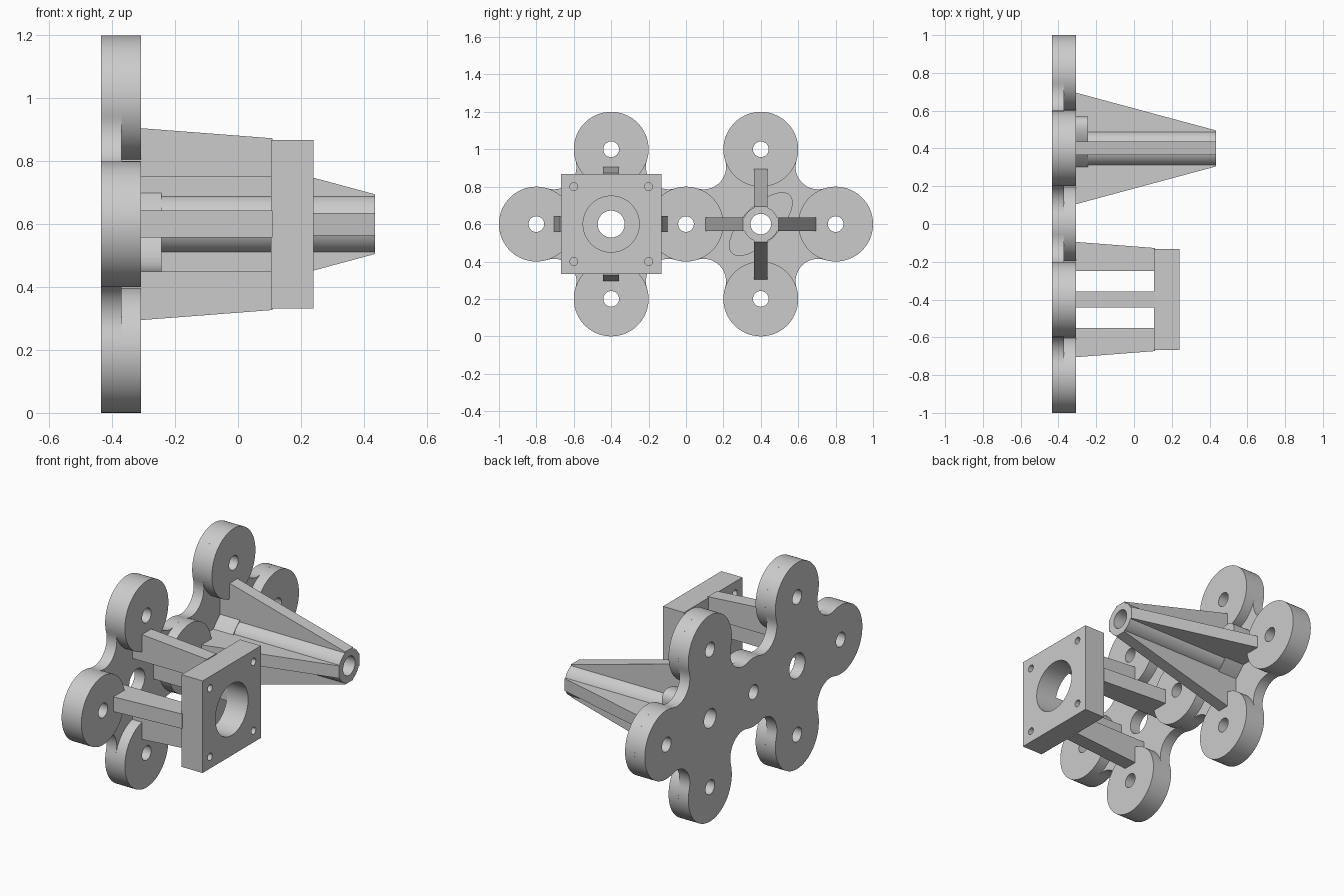
import bpy
from math import pi, tau, sin, cos, atan2, sqrt, radians
from mathutils import Matrix

if "Cube" in bpy.data.objects:
    bpy.data.objects.remove(bpy.data.objects["Cube"])

grey = bpy.data.materials.new("plain grey")
grey.use_nodes = True
grey.diffuse_color = (0.6, 0.6, 0.6, 1)
grey.node_tree.nodes["Principled BSDF"].inputs["Base Color"].default_value = (0.6, 0.6, 0.6, 1)

BACK, STEP, FACE = -0.435, -0.37, -0.308   # depth levels of the base
MID = 0.6                                  # height of the two hubs
MOUNT, CONE = -0.4, 0.4                    # y of the two hubs
DISC, FILLET, BOLT, BORE = 0.2, 0.12, 0.042, 0.055
parts = []


def add_object(name, mesh):
    mesh.materials.clear()
    mesh.materials.append(grey)
    ob = bpy.data.objects.new(name, mesh)
    bpy.context.collection.objects.link(ob)
    parts.append(ob)
    return ob


def arc(cy, cz, r, a0, sweep, n):
    return [(cy + r * cos(a0 + sweep * i / n), cz + r * sin(a0 + sweep * i / n)) for i in range(n)]


def circle(cy, cz, r, n=64):
    return arc(cy, cz, r, 0, tau, n)


def prism(name, loops, x0, x1):
    """Extrude nested (y, z) outlines along x; inner loops become holes."""
    curve = bpy.data.curves.new(name, "CURVE")
    curve.dimensions = "2D"
    curve.fill_mode = "BOTH"
    curve.extrude = (x1 - x0) / 2
    for loop in loops:
        spline = curve.splines.new("POLY")
        spline.points.add(len(loop) - 1)
        for p, (y, z) in zip(spline.points, loop):
            p.co = (y, z, 0, 1)
        spline.use_cyclic_u = True
    temp = bpy.data.objects.new(name + "_outline", curve)
    mesh = bpy.data.meshes.new_from_object(temp)
    bpy.data.objects.remove(temp)
    mesh.transform(Matrix(((0, 0, 1, (x0 + x1) / 2), (1, 0, 0, 0), (0, 1, 0, 0), (0, 0, 0, 1))))
    return add_object(name, mesh)


def ribs(name, hub, profile, width):
    """Four ribs round a hub; the profile is (x, distance from the hub axis)."""
    n = len(profile)
    for k in range(4):
        verts = [(x, s * width / 2, r) for s in (-1, 1) for x, r in profile]
        faces = [tuple(range(n)), tuple(reversed(range(n, 2 * n)))]
        faces += [((i + 1) % n, i, n + i, n + (i + 1) % n) for i in range(n)]
        mesh = bpy.data.meshes.new(name)
        mesh.from_pydata(verts, [], faces)
        mesh.transform(Matrix.Translation((0, hub, MID)) @ Matrix.Rotation(k * pi / 2, 4, "X"))
        add_object(f"{name}_{k + 1}", mesh)


# Base outline: disc arcs joined by tangent concave fillets
path = [(0.8, 0.6), (0.4, 1.0), (0, 0.6), (-0.4, 1.0), (-0.8, 0.6), (-0.4, 0.2), (0, 0.6), (0.4, 0.2)]


def fillet_centre(a, b):
    dy, dz = b[0] - a[0], b[1] - a[1]
    d = sqrt(dy * dy + dz * dz)
    h = sqrt((DISC + FILLET) ** 2 - d * d / 4)
    return ((a[0] + b[0]) / 2 + dz / d * h, (a[1] + b[1]) / 2 - dy / d * h)


def angle(a, b):
    return atan2(b[1] - a[1], b[0] - a[0])


outline = []
for i, c in enumerate(path):
    before, after = path[i - 1], path[(i + 1) % len(path)]
    f0, f1 = fillet_centre(before, c), fillet_centre(c, after)
    start = angle(c, f0)
    outline += arc(*c, DISC, start, (angle(c, f1) - start) % tau, 40)
    start = angle(f1, c)
    outline += arc(*f1, FILLET, start, -((start - angle(f1, after)) % tau), 16)

centres = sorted(set(path))
holes = [circle(y, z, BOLT, 32) for y, z in centres]
prism("base_plate", [outline, circle(MOUNT, MID, 0.072), circle(CONE, MID, BORE)] + holes, BACK, STEP)

# Raised bolt discs
for i, (y, z) in enumerate(centres):
    prism(f"bolt_disc_{i + 1}", [circle(y, z, DISC, 96), circle(y, z, BOLT, 32)], STEP, FACE)

# Square mounting block with a large bore and four screw holes
half = 0.268
square = [(MOUNT + s * half, MID + t * half) for s, t in ((-1, -1), (1, -1), (1, 1), (-1, 1))]
screws = [circle(MOUNT + s * 0.2, MID + t * 0.2, 0.021, 24) for s in (-1, 1) for t in (-1, 1)]
prism("mount_block", [square, circle(MOUNT, MID, 0.15)] + screws, 0.105, 0.24)
ribs("mount_arm", MOUNT, [(STEP, 0.15), (0.11, 0.15), (0.11, 0.273), (0.17, 0.2681), (FACE, 0.305), (STEP, 0.309)][:3]
     + [(FACE, 0.305), (STEP, 0.309)], 0.086)

# Hollow spindle with tapering ribs
prism("spindle_tube", [circle(CONE, MID, 0.095), circle(CONE, MID, BORE)], STEP, 0.435)
ribs("spindle_rib", CONE, [(STEP, 0.08), (0.435, 0.08), (0.435, 0.095), (STEP, 0.312)], 0.072)

# Tilted oval boss at the foot of the spindle
oval = []
for y, z in circle(0, 0, 1):
    u, v = 0.22 * y, 0.097 * z
    oval.append((CONE + (u - v) * sqrt(0.5), MID + (u + v) * sqrt(0.5)))
prism("oval_boss", [oval, circle(CONE, MID, 0.075)], STEP, -0.243)

# Smooth round walls, crisp edges
bpy.ops.object.select_all(action="DESELECT")
for ob in parts:
    ob.select_set(True)
bpy.context.view_layer.objects.active = parts[0]
bpy.ops.object.shade_smooth_by_angle(angle=radians(30))
